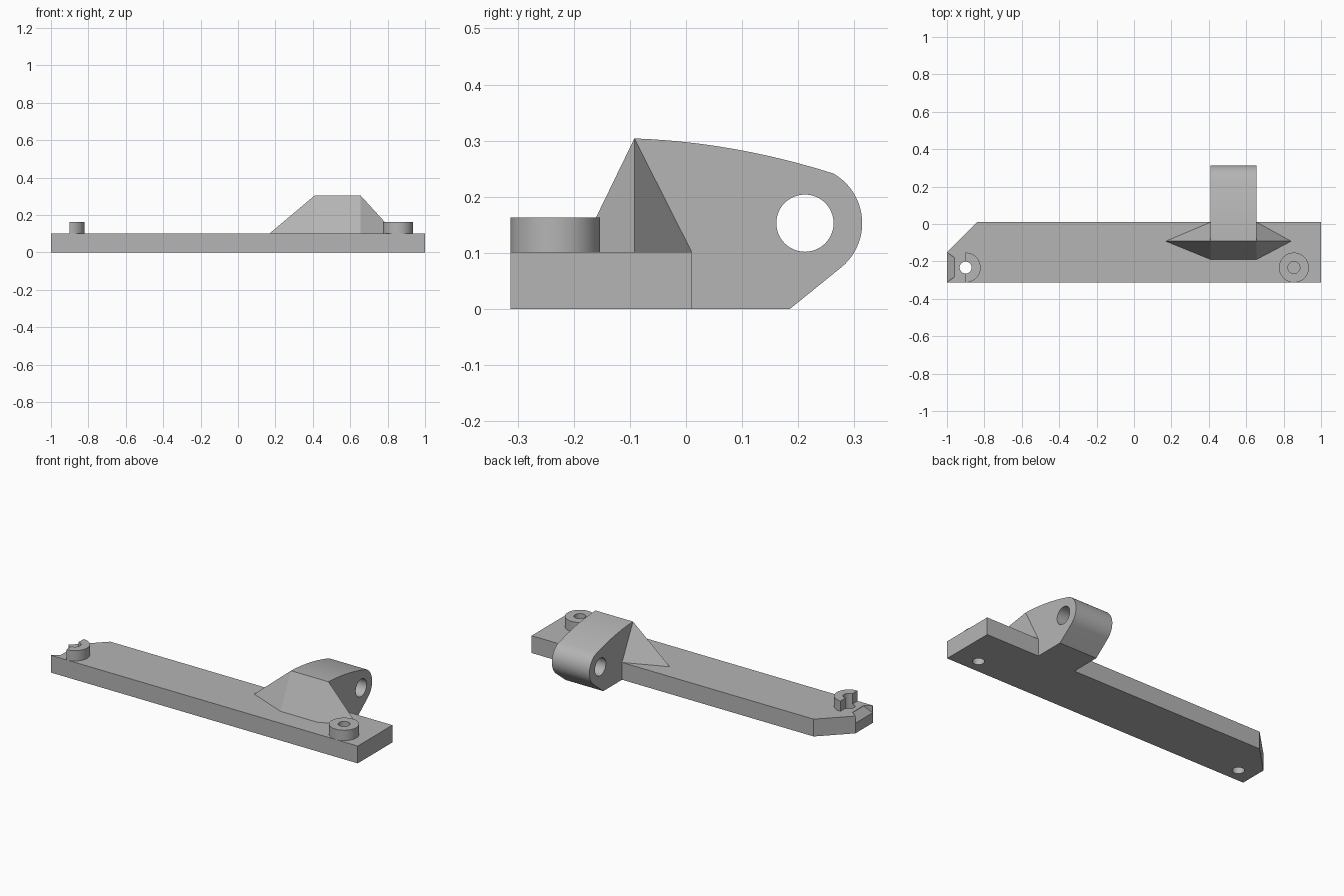
import bpy, bmesh
from math import sin, cos, atan2, tau
from mathutils import Vector

if "Cube" in bpy.data.objects:
    bpy.data.objects.remove(bpy.data.objects["Cube"], do_unlink=True)

grey = bpy.data.materials.new("plain grey")
grey.use_nodes = True
grey.diffuse_color = (0.46, 0.46, 0.46, 1)
grey.node_tree.nodes["Principled BSDF"].inputs["Base Color"].default_value = grey.diffuse_color


def finish(name, bm):
    bmesh.ops.recalc_face_normals(bm, faces=bm.faces)
    mesh = bpy.data.meshes.new(name)
    bm.to_mesh(mesh)
    bm.free()
    mesh.materials.append(grey)
    obj = bpy.data.objects.new(name, mesh)
    bpy.context.collection.objects.link(obj)
    return obj


def prism(name, points, offset):
    """Extrude a closed 3D outline along an offset."""
    bm = bmesh.new()
    face = bm.faces.new([bm.verts.new(p) for p in points])
    extruded = bmesh.ops.extrude_face_region(bm, geom=[face])["geom"]
    verts = [g for g in extruded if isinstance(g, bmesh.types.BMVert)]
    bmesh.ops.translate(bm, verts=verts, vec=offset)
    return finish(name, bm)


def hull(name, points):
    bm = bmesh.new()
    for p in points:
        bm.verts.new(p)
    bmesh.ops.convex_hull(bm, input=bm.verts)
    bmesh.ops.dissolve_limit(bm, angle_limit=0.01, verts=bm.verts, edges=bm.edges)
    return finish(name, bm)


def arc(cx, cy, r, start=0, sweep=tau, n=48):
    count = n if sweep == tau else n + 1
    return [(cx + r * cos(start + sweep * i / n), cy + r * sin(start + sweep * i / n))
            for i in range(count)]


def upright(name, outline, low, high):
    return prism(name, [(x, y, low) for x, y in outline], (0, 0, high - low))


def cut(obj, cutter):
    mod = obj.modifiers.new("cut", 'BOOLEAN')
    mod.operation, mod.solver, mod.object = 'DIFFERENCE', 'EXACT', cutter
    bpy.context.view_layer.objects.active = obj
    bpy.ops.object.modifier_apply(modifier=mod.name)
    bpy.data.objects.remove(cutter, do_unlink=True)


def smooth(obj):
    bpy.ops.object.select_all(action='DESELECT')
    obj.select_set(True)
    bpy.context.view_layer.objects.active = obj
    bpy.ops.object.shade_smooth_by_angle(angle=0.45)


FRONT, BACK, TOP = -0.313, 0.01, 0.102
BOSS_Y, BOSS_R, HOLE_R, BOSS_TOP = -0.233, 0.08, 0.032, 0.163
LEFT_X, RIGHT_X = 0.855, -0.9

# Base plate with one clipped corner
plate = upright("base_plate", [(-1, FRONT), (1, FRONT), (1, BACK), (-0.84, BACK), (-1, -0.15)], 0, TOP)

# Sloped relief in the narrow end
relief = hull("relief_cutter", [(x, y, z) for x, ys, low in
              ((-1.0, (-0.152, -0.311), 0.06), (-0.96, (-0.18, -0.283), TOP - 0.002))
              for y in ys for z in (low, TOP + 0.05)]
              + [(-1.01, y, z) for y in (-0.152, -0.311) for z in (0.05, TOP + 0.05)])
cut(plate, relief)

# Screw holes: one open, one blind from both sides
cut(plate, upright("hole_cutter", arc(RIGHT_X, BOSS_Y, HOLE_R), -0.1, 0.3))
cut(plate, upright("hole_cutter", arc(LEFT_X, BOSS_Y, HOLE_R), -0.1, 0.085))
smooth(plate)

# Full round boss and half round boss
left_boss = upright("left_boss", arc(LEFT_X, BOSS_Y, BOSS_R), TOP, BOSS_TOP)
right_boss = upright("right_boss", arc(RIGHT_X, BOSS_Y, BOSS_R, -tau / 4, tau / 2), TOP, BOSS_TOP)
for boss, x in ((left_boss, LEFT_X), (right_boss, RIGHT_X)):
    cut(boss, upright("bore_cutter", arc(x, BOSS_Y, HOLE_R), 0, 0.3))
    smooth(boss)

# Faceted gusset supporting the lug
L, R, RIDGE = 0.41, 0.655, -0.092
hull("gusset", [(L, RIDGE, 0.304), (R, RIDGE, 0.304), (0.17, RIDGE, TOP), (0.84, RIDGE, TOP),
                (L, -0.19, TOP), (R, -0.19, TOP), (L, BACK, TOP), (R, BACK, TOP)])

# Hinge lug: gently arched top, rounded nose, undercut, cross hole
EYE = Vector((0.212, 0.153))
start, end = atan2(0.092, 0.053), atan2(-0.078, 0.066)
nose = arc(*EYE, 0.102, start, end - start, 24)
crown = [(RIDGE + (nose[0][0] - RIDGE) * t / 12,
          0.304 - (0.304 - nose[0][1]) * (0.2 * t / 12 + 0.8 * (t / 12) ** 2)) for t in range(12)]
profile = crown + nose + [(0.185, 0), (BACK, 0), (BACK, TOP), (RIDGE, TOP)]
lug = prism("hinge_lug", [(L, y, z) for y, z in profile], (R - L, 0, 0))
cut(lug, prism("eye_cutter", [(L - 0.1, y, z) for y, z in arc(*EYE, 0.051)], (0.5, 0, 0)))
smooth(lug)
